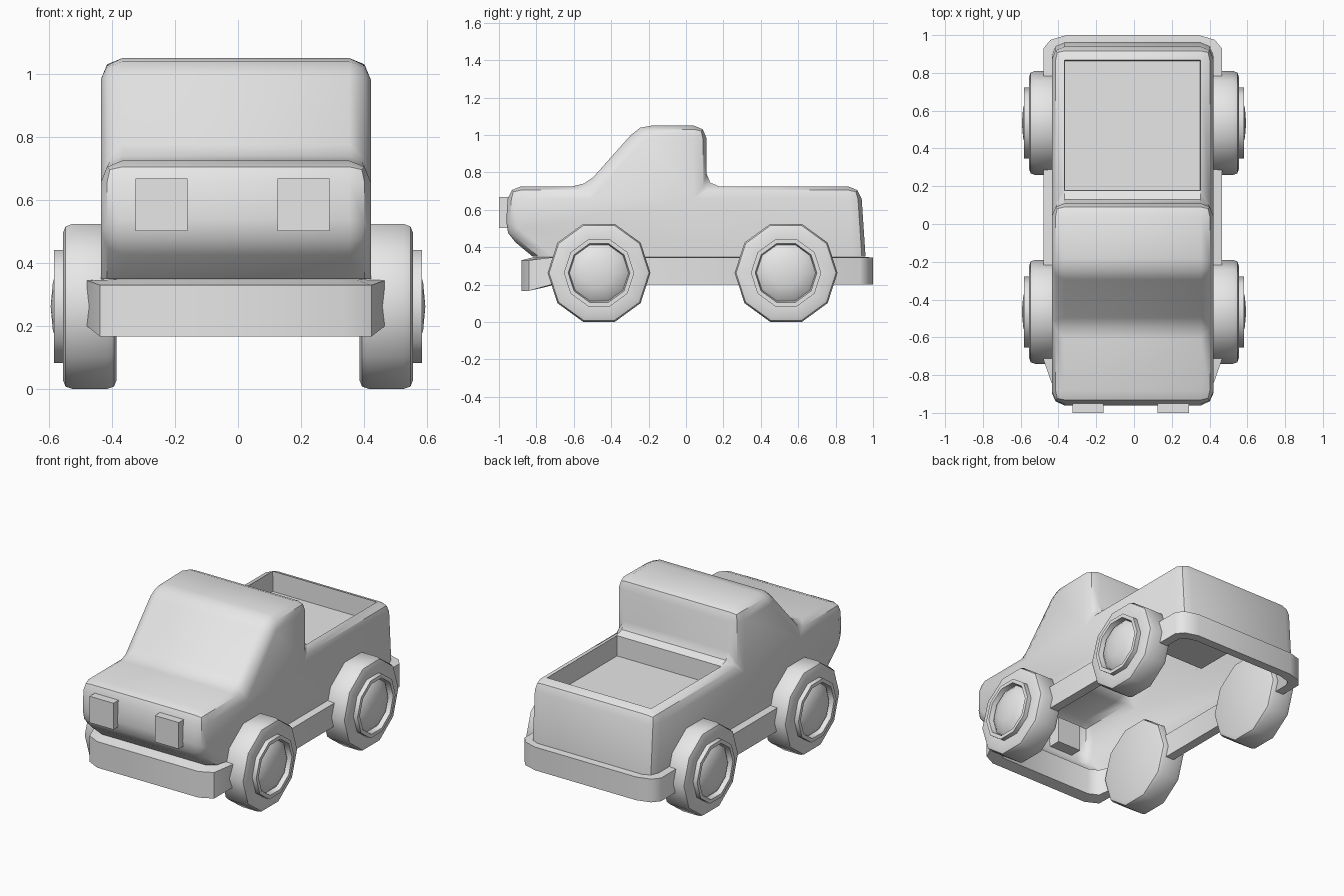
import bpy, bmesh, math
from mathutils import Matrix, Vector

if "Cube" in bpy.data.objects:
    bpy.data.objects.remove(bpy.data.objects["Cube"], do_unlink=True)

grey = bpy.data.materials.new("light_grey")
grey.use_nodes = True
grey.diffuse_color = (0.8, 0.8, 0.8, 1)
grey.node_tree.nodes["Principled BSDF"].inputs["Base Color"].default_value = (0.8, 0.8, 0.8, 1)


def finish(bm, name):
    """Turn a bmesh into a smooth-shaded object with crisp edges."""
    mesh = bpy.data.meshes.new(name)
    bm.to_mesh(mesh)
    bm.free()
    mesh.materials.append(grey)
    obj = bpy.data.objects.new(name, mesh)
    bpy.context.collection.objects.link(obj)
    bpy.ops.object.select_all(action="DESELECT")
    obj.select_set(True)
    bpy.context.view_layer.objects.active = obj
    bpy.ops.object.shade_smooth_by_angle(angle=math.radians(40))
    return obj


CENTRE_X = -0.007

# Body: side profile swept across, open underneath, with rounded edges
profile = [(-0.82, 0.35), (-0.965, 0.47), (-0.95, 0.725), (-0.54, 0.725),
           (-0.25, 1.05), (0.11, 1.05), (0.11, 0.725), (0.935, 0.725), (0.96, 0.35)]
bm = bmesh.new()
sides = [[bm.verts.new((CENTRE_X + s * 0.428, y, z)) for y, z in profile] for s in (-1, 1)]
for side in sides:
    bm.faces.new(side)
for i in range(len(profile) - 1):
    bm.faces.new((sides[0][i], sides[0][i + 1], sides[1][i + 1], sides[1][i]))
bmesh.ops.recalc_face_normals(bm, faces=bm.faces[:])
bmesh.ops.bevel(bm, geom=[e for e in bm.edges if not e.is_boundary], offset=0.068,
                offset_type="OFFSET", segments=2, profile=0.5, affect="EDGES",
                clamp_overlap=True)
bm.normal_update()

# Cargo bed: sink the flat panel behind the cab
panels = [f for f in bm.faces if abs(f.normal.z) > 0.99 and f.calc_center_median().y > 0.3]
bed = max(panels, key=lambda f: f.calc_area())
sink = -0.125 if bed.normal.z > 0 else 0.125
bmesh.ops.inset_individual(bm, faces=[bed], thickness=0.004, depth=sink)
bmesh.ops.recalc_face_normals(bm, faces=bm.faces[:])
finish(bm, "body")

# Bumper band: a ring around the base that droops at the front
outer = [(0.35, -0.88), (0.43, -0.84), (0.472, -0.72), (0.472, 0.93), (0.435, 0.975), (0.35, 1.0)]
inner = [(0.32, -0.81), (0.38, -0.78), (0.415, -0.70), (0.415, 0.89), (0.39, 0.925), (0.32, 0.945)]


def ring(bm, half, z, droop):
    loop = half + [(-x, y) for x, y in reversed(half)]
    return [bm.verts.new((CENTRE_X + x, y, z - (droop if y < -0.75 else 0))) for x, y in loop]


bm = bmesh.new()
loops = [ring(bm, outer, 0.2, 0.033), ring(bm, outer, 0.345, 0.015),
         ring(bm, inner, 0.348, 0), ring(bm, inner, 0.2, 0.02)]
count = len(loops[0])
for a, b in zip(loops, loops[1:] + loops[:1]):
    for i in range(count):
        j = (i + 1) % count
        bm.faces.new((a[i], a[j], b[j], b[i]))
bmesh.ops.recalc_face_normals(bm, faces=bm.faces[:])
finish(bm, "bumper_band")

# Headlights: plain blocks set through the front panel
for name, x in (("right_headlight", -0.243), ("left_headlight", 0.208)):
    bm = bmesh.new()
    bmesh.ops.create_cube(bm, size=1, matrix=Matrix.Translation((x, -0.94, 0.585))
                          @ Matrix.Diagonal((0.165, 0.12, 0.165, 1)))
    finish(bm, name)

# Wheels: ten-sided turned profile of (x, radius): tyre, raised rim, domed cap
wheel_profile = [(0.385, 0), (0.385, 0.245), (0.393, 0.267), (0.415, 0.275), (0.525, 0.275),
                 (0.547, 0.267), (0.555, 0.245), (0.555, 0.188), (0.583, 0.188), (0.583, 0.165),
                 (0.552, 0.158), (0.57, 0.135), (0.587, 0.08), (0.594, 0)]
for end, y in (("front", -0.465), ("rear", 0.535)):
    for side, s in (("left", 1), ("right", -1)):
        hub = Vector((0, y, 0.2625))
        bm = bmesh.new()
        verts = [bm.verts.new(hub + Vector((s * x, r, 0))) for x, r in wheel_profile]
        edges = [bm.edges.new(pair) for pair in zip(verts, verts[1:])]
        bmesh.ops.spin(bm, geom=verts + edges, cent=hub, axis=(1, 0, 0),
                       angle=math.tau, steps=10, use_merge=False)
        bmesh.ops.remove_doubles(bm, verts=bm.verts[:], dist=0.0005)
        bmesh.ops.recalc_face_normals(bm, faces=bm.faces[:])
        finish(bm, f"{end}_{side}_wheel")
